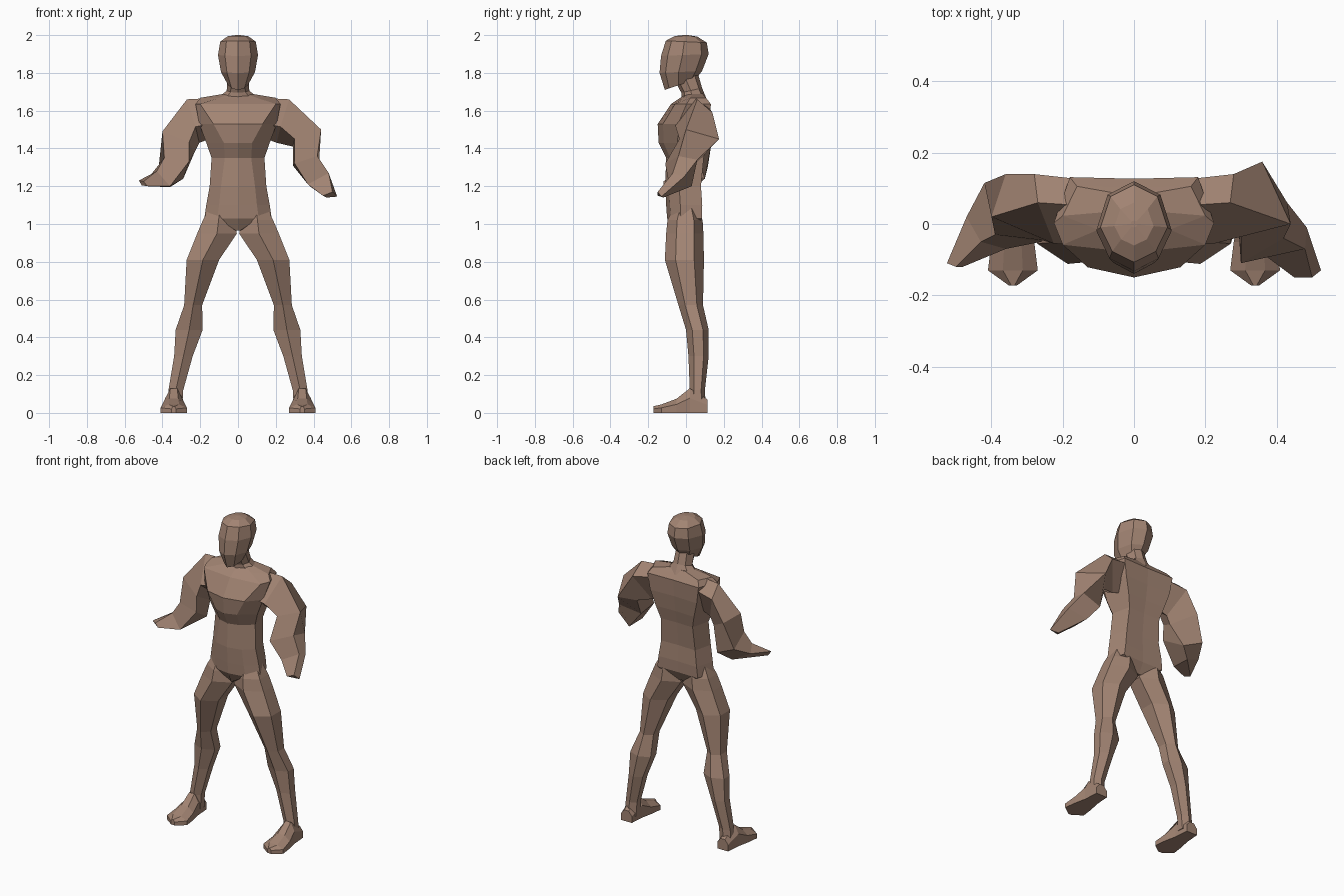
import bpy, bmesh

skin = bpy.data.materials.new("warm brown")
skin.diffuse_color = (0.36, 0.23, 0.17, 1)


def loft(name, rings, mirror=False):
    """Skin a stack of equal-length point rings and cap both ends."""
    bm = bmesh.new()
    vs = [[bm.verts.new(p) for p in r] for r in rings]
    n = len(rings[0])
    for a, b in zip(vs, vs[1:]):
        for i in range(n):
            j = (i + 1) % n
            bm.faces.new((a[i], a[j], b[j], b[i]))
    bm.faces.new(vs[0])
    bm.faces.new(vs[-1])
    bmesh.ops.recalc_face_normals(bm, faces=bm.faces)
    me = bpy.data.meshes.new(name)
    bm.to_mesh(me)
    bm.free()
    me.materials.append(skin)
    ob = bpy.data.objects.new(name, me)
    bpy.context.collection.objects.link(ob)
    if mirror:
        m = ob.modifiers.new("mirror", "MIRROR")
        m.use_mirror_merge = False
    return ob


def section(shape, cx, w, yf, yb, zf, zb):
    """Scale a unit outline to a width and a front/back range, tilted zf to zb."""
    pts = []
    for u, v in shape:
        t = (v + 1) / 2
        pts.append((cx + u * w, yf + t * (yb - yf), zf + t * (zb - zf)))
    return pts


OCT = [(0, -1), (.65, -.72), (1, -.1), (.7, .7), (0, 1), (-.7, .7), (-1, -.1), (-.65, -.72)]
HEX = [(0, -1), (1, -.45), (1, .5), (0, 1), (-1, .5), (-1, -.45)]

# Torso: z, half width, front panel half width, front y, back y
torso = [(0.965, .02, .01, -.07, .05), (1.03, .178, .11, -.10, .09),
         (1.10, .168, .10, -.105, .092), (1.20, .15, .09, -.11, .085),
         (1.35, .14, .07, -.105, .10), (1.43, .168, .075, -.145, .12),
         (1.53, .205, .13, -.15, .135), (1.635, .225, .20, -.08, .138),
         (1.668, .20, .10, -.03, .11), (1.69, .07, .04, 0, .09)]
rings = []
for z, w, a, yf, yb in torso:
    d = yb - yf
    half = [(a, yf + .10 * d), (w, yf + .38 * d), (w * .8, yb - .03 * d)]
    rings.append([(0, yf, z)] + [(x, y, z) for x, y in half] + [(0, yb - .05 * d, z)]
                 + [(-x, y, z) for x, y in reversed(half)])
loft("torso", rings)

# Neck and head
loft("neck", [section(OCT, 0, *r) for r in (
    (.12, -.02, .11, 1.65, 1.66), (.06, -.025, .085, 1.695, 1.72), (.055, -.06, .065, 1.76, 1.79))])
loft("head", [section(OCT, 0, *r) for r in (
    (.052, -.112, .05, 1.71, 1.765), (.09, -.14, .085, 1.80, 1.81), (.106, -.132, .12, 1.89, 1.90),
    (.094, -.107, .11, 1.97, 1.96), (.055, -.06, .06, 1.995, 1.992), (.01, -.01, .01, 2.0, 2.0))])

# Legs: z, inner x, outer x, front y, back y
legs = [(1.10, .04, .145, -.06, .055), (1.02, .02, .186, -.098, .088), (.95, .006, .216, -.105, .092),
        (.81, .10, .272, -.112, .095), (.57, .19, .285, -.04, .09), (.44, .187, .33, 0, .12),
        (.30, .24, .338, .013, .12), (.12, .29, .368, .02, .10), (.03, .295, .375, .02, .105)]
loft("legs", [section(HEX, (i + o) / 2, (o - i) / 2, f, b, z, z) for z, i, o, f, b in legs], True)

# Feet: y, half width, height
feet = [(.115, .038, .07), (.02, .045, .13), (-.05, .06, .075), (-.13, .07, .045), (-.172, .012, .035)]
loft("feet", [[(.34 - w, y, 0), (.34 + w, y, 0), (.34 + w, y, h * .6),
               (.34 + w * .4, y, h), (.34 - w * .4, y, h), (.34 - w, y, h * .6)]
              for y, w, h in feet], True)

# Arms, from shoulder to fingertips; each ring runs front, outer, back, underside
shoulder = [[(.10, -.06, 1.54), (.12, .05, 1.668), (.10, .12, 1.62), (.10, .04, 1.47)],
            [(.225, -.055, 1.515), (.27, .06, 1.66), (.28, .14, 1.59), (.205, .05, 1.43)]]
loft("right_arm", shoulder + [
    [(.30, -.035, 1.45), (.44, 0, 1.50), (.36, .175, 1.45), (.29, .08, 1.41)],
    [(.30, -.11, 1.32), (.42, -.04, 1.36), (.43, .06, 1.34), (.29, .04, 1.31)],
    [(.37, -.09, 1.21), (.48, -.07, 1.27), (.485, -.01, 1.25), (.38, .03, 1.20)],
    [(.45, -.15, 1.15), (.50, -.15, 1.17), (.525, -.13, 1.145), (.47, -.12, 1.14)]])
loft("left_arm", [[(-x, y, z) for x, y, z in r] for r in shoulder] + [
    [(-.26, -.045, 1.43), (-.40, .02, 1.49), (-.36, .14, 1.46), (-.23, .05, 1.38)],
    [(-.26, -.05, 1.33), (-.39, -.03, 1.35), (-.42, .115, 1.30), (-.29, .10, 1.24)],
    [(-.36, -.07, 1.20), (-.43, -.05, 1.28), (-.47, .02, 1.25), (-.36, .05, 1.195)],
    [(-.48, -.12, 1.20), (-.50, -.12, 1.225), (-.525, -.11, 1.23), (-.51, -.10, 1.205)]])
